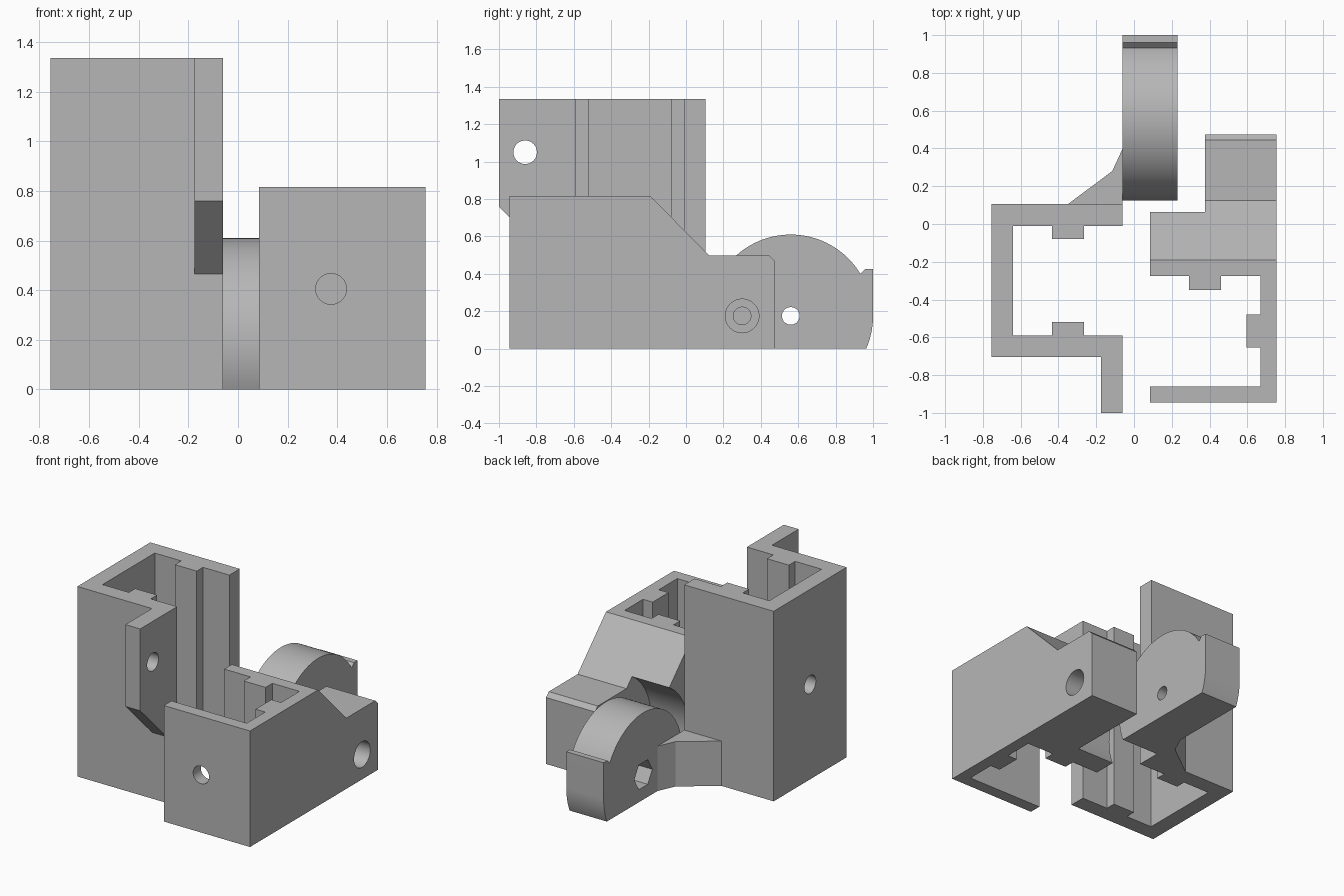
import bpy, bmesh, math

cube = bpy.data.objects.get("Cube")
if cube:
    bpy.data.objects.remove(cube, do_unlink=True)

grey = bpy.data.materials.new("mid_grey")
grey.use_nodes = True
COLOUR = (0.47, 0.47, 0.47, 1)
grey.diffuse_color = COLOUR
grey.node_tree.nodes["Principled BSDF"].inputs["Base Color"].default_value = COLOUR


def prism(name, points, axis, lo, hi):
    """Extrude a 2D outline along x (outline in y, z) or z (outline in x, y)."""
    place = (lambda p, t: (t, *p)) if axis == "x" else (lambda p, t: (*p, t))
    bm = bmesh.new()
    face = bm.faces.new([bm.verts.new(place(p, lo)) for p in points])
    grown = bmesh.ops.extrude_face_region(bm, geom=[face], use_keep_orig=True)
    verts = [g for g in grown["geom"] if isinstance(g, bmesh.types.BMVert)]
    bmesh.ops.translate(bm, verts=verts, vec=place((0, 0), hi - lo))
    bmesh.ops.recalc_face_normals(bm, faces=bm.faces)
    mesh = bpy.data.meshes.new(name)
    bm.to_mesh(mesh)
    bm.free()
    mesh.materials.append(grey)
    ob = bpy.data.objects.new(name, mesh)
    bpy.context.collection.objects.link(ob)
    return ob


def arc(cy, cz, r, start, end, n):
    angles = [math.radians(start + (end - start) * i / n) for i in range(n + 1)]
    return [(cy + r * math.cos(a), cz + r * math.sin(a)) for a in angles]


def rod(cy, cz, r, lo, hi, sides=48):
    """Cutter with its axis along x."""
    return prism("cutter", arc(cy, cz, r, 0, 360, sides)[:-1], "x", lo, hi)


def combine(ob, other, operation="DIFFERENCE"):
    mod = ob.modifiers.new("cut", "BOOLEAN")
    mod.operation, mod.solver, mod.object = operation, "EXACT", other
    bpy.ops.object.select_all(action="DESELECT")
    bpy.context.view_layer.objects.active = ob
    ob.select_set(True)
    bpy.ops.object.modifier_apply(modifier=mod.name)
    bpy.data.objects.remove(other, do_unlink=True)


# Tall channel with inner ribs and a front flange
tall = prism("tall_channel", [
    (-.755, .105), (-.06, .105), (-.06, -.01), (-.265, -.01), (-.265, -.08),
    (-.435, -.08), (-.435, -.01), (-.64, -.01), (-.64, -.59), (-.435, -.59),
    (-.435, -.52), (-.265, -.52), (-.265, -.59), (-.06, -.59), (-.06, -1),
    (-.175, -1), (-.175, -.705), (-.755, -.705)], "z", 0, 1.335)
# Sloped underside of the flange
combine(tall, prism("cutter", [(-1.1, -.1), (-.705, -.1), (-.705, .465),
                               (-1.1, .86)], "x", -.3, .1))
combine(tall, rod(-.86, 1.05, .063, -.3, .1))
combine(tall, rod(-.3, .667, .063, -.9, -.6))

# Low channel: plan outline trimmed by its side profile
low = prism("low_channel", [
    (.085, -.945), (.755, -.945), (.755, .475), (.375, .475), (.375, .065),
    (.085, .065), (.085, -.275), (.29, -.275), (.29, -.35), (.46, -.35),
    (.46, -.275), (.67, -.275), (.67, -.48), (.595, -.48), (.595, -.655),
    (.67, -.655), (.67, -.86), (.085, -.86)], "z", 0, .815)
combine(low, prism("cutter", [(-.19, .815), (.125, .497), (.445, .497),
                              (.475, .467), (.6, .467), (.6, .9), (-.19, .9)],
                   "x", 0, .9))
# Round clearance behind the wall, then the pivot bore and counterbore
combine(low, rod(.3, .175, .45, 0, .375, 96))
combine(low, rod(.3, .175, .047, .3, .9))
combine(low, rod(.3, .175, .09, .52, .9))
# Screw hole through the front wall
hole = prism("cutter", arc(.375, .405, .062, 0, 360, 48)[:-1], "z", .8, 1.0)
for v in hole.data.vertices:
    v.co = (v.co.x, -v.co.z, v.co.y)
hole.data.flip_normals()
bm = bmesh.new()
bm.from_mesh(hole.data)
bmesh.ops.recalc_face_normals(bm, faces=bm.faces)
bm.to_mesh(hole.data)
bm.free()
combine(low, hole)

# Rounded hinge arm with a stop lip at the back
CY, CZ, R = .56, .175, .435
foot = math.degrees(math.asin(CZ / R))
lip = math.degrees(math.asin(.225 / R))
profile = arc(CY, CZ, R, 180 + foot, lip, 64)
profile += [(.96, .427), (1, .427)] + arc(CY, CZ, .44, 0, -math.degrees(math.asin(CZ / .44)), 10)
arm = prism("hinge_arm", profile, "x", -.06, .23)

# Gusset joining the arm to the tall channel
gusset = prism("arm_gusset", [(-.35, .105), (-.115, .28), (-.06, .4),
                              (-.06, .105)], "z", 0, .315)

# Pivot bore and hexagonal nut pocket
combine(arm, rod(CY, CZ, .047, -.2, .4))
combine(arm, rod(CY, CZ, .1, -.2, .06, 6))

for ob in (tall, low, arm, gusset):
    bpy.ops.object.select_all(action="DESELECT")
    bpy.context.view_layer.objects.active = ob
    ob.select_set(True)
    bpy.ops.object.shade_smooth_by_angle(angle=math.radians(25))
